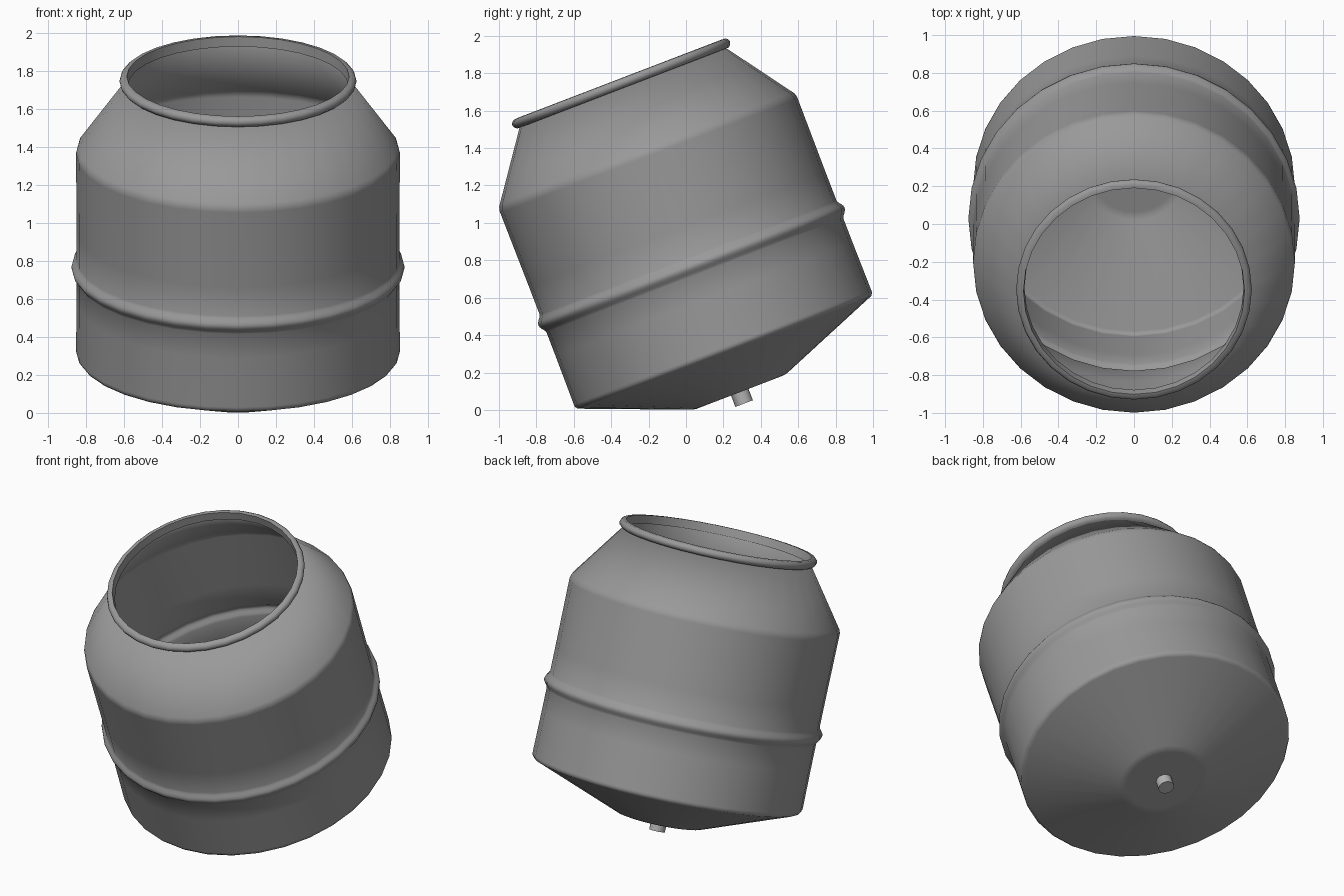
import bpy, bmesh, math
from mathutils import Matrix

if "Cube" in bpy.data.objects:
    bpy.data.objects.remove(bpy.data.objects["Cube"])

TILT = Matrix.Translation((0, 0.204, 0.312)) @ Matrix.Rotation(math.radians(21), 4, 'X')
SIDES = 32


def material(name, value):
    mat = bpy.data.materials.new(name)
    mat.diffuse_color = (value, value, value, 1)
    mat.use_nodes = True
    mat.node_tree.nodes["Principled BSDF"].inputs["Base Color"].default_value = mat.diffuse_color
    return mat


def lathe(name, profile, mat, sides=SIDES, closed=False, cap_start=False):
    """Revolve (radius, height) points about the tilted drum axis."""
    bm = bmesh.new()
    rings = []
    for r, h in profile:
        rings.append([bm.verts.new((r * math.cos(2 * math.pi * i / sides),
                                    r * math.sin(2 * math.pi * i / sides), h))
                      for i in range(sides)])
    pairs = list(zip(rings, rings[1:]))
    if closed:
        pairs.append((rings[-1], rings[0]))
    for a, b in pairs:
        for i in range(sides):
            j = (i + 1) % sides
            bm.faces.new((a[i], a[j], b[j], b[i]))
    if cap_start:
        bm.faces.new(rings[0][::-1])
    bm.transform(TILT)
    mesh = bpy.data.meshes.new(name)
    bm.to_mesh(mesh)
    bm.free()
    mesh.materials.append(mat)
    obj = bpy.data.objects.new(name, mesh)
    bpy.context.collection.objects.link(obj)
    bpy.ops.object.select_all(action='DESELECT')
    obj.select_set(True)
    bpy.context.view_layer.objects.active = obj
    bpy.ops.object.shade_smooth_by_angle(angle=math.radians(62))
    return obj


def soften(profile, d=0.012):
    """Replace each inner corner with a narrow chamfer held by support rings."""
    out = [profile[0]]
    for p, c, n in zip(profile, profile[1:], profile[2:]):
        for q, k in ((p, 2), (p, 1), (n, 1), (n, 2)):
            length = math.hypot(q[0] - c[0], q[1] - c[1])
            out.append((c[0] + (q[0] - c[0]) * d * k / length,
                        c[1] + (q[1] - c[1]) * d * k / length))
    return out + [profile[-1]]


steel = material("drum_grey", 0.32)
bright = material("stub_grey", 0.45)

# Drum shell: flat base, shallow cone, wall with pressed bead, tapered shoulder
base = soften([(0.03, -0.233), (0.261, -0.233), (0.852, 0.0), (0.85, 0.30)])
bead = [(0.85 + 0.027 * math.sin(math.pi * k / 8) ** 1.5, 0.437 + 0.0125 * k) for k in range(9)]
shoulder = soften([(0.85, 0.70), (0.852, 1.145), (0.585, 1.52)])
drum = lathe("mixer_drum", base + bead + shoulder, steel, cap_start=True)
sheet = drum.modifiers.new("sheet_thickness", 'SOLIDIFY')
sheet.thickness = 0.005
sheet.offset = -1

# Folded lip around the mouth
lathe("mouth_lip", [(0.58, 1.508), (0.606, 1.51), (0.619, 1.522), (0.624, 1.536),
                    (0.619, 1.55), (0.608, 1.56), (0.585, 1.562)], steel, closed=True)

# Axle stub under the base
lathe("axle_stub", [(0.05, -0.298), (0.05, -0.225)], bright, sides=16, cap_start=True)
